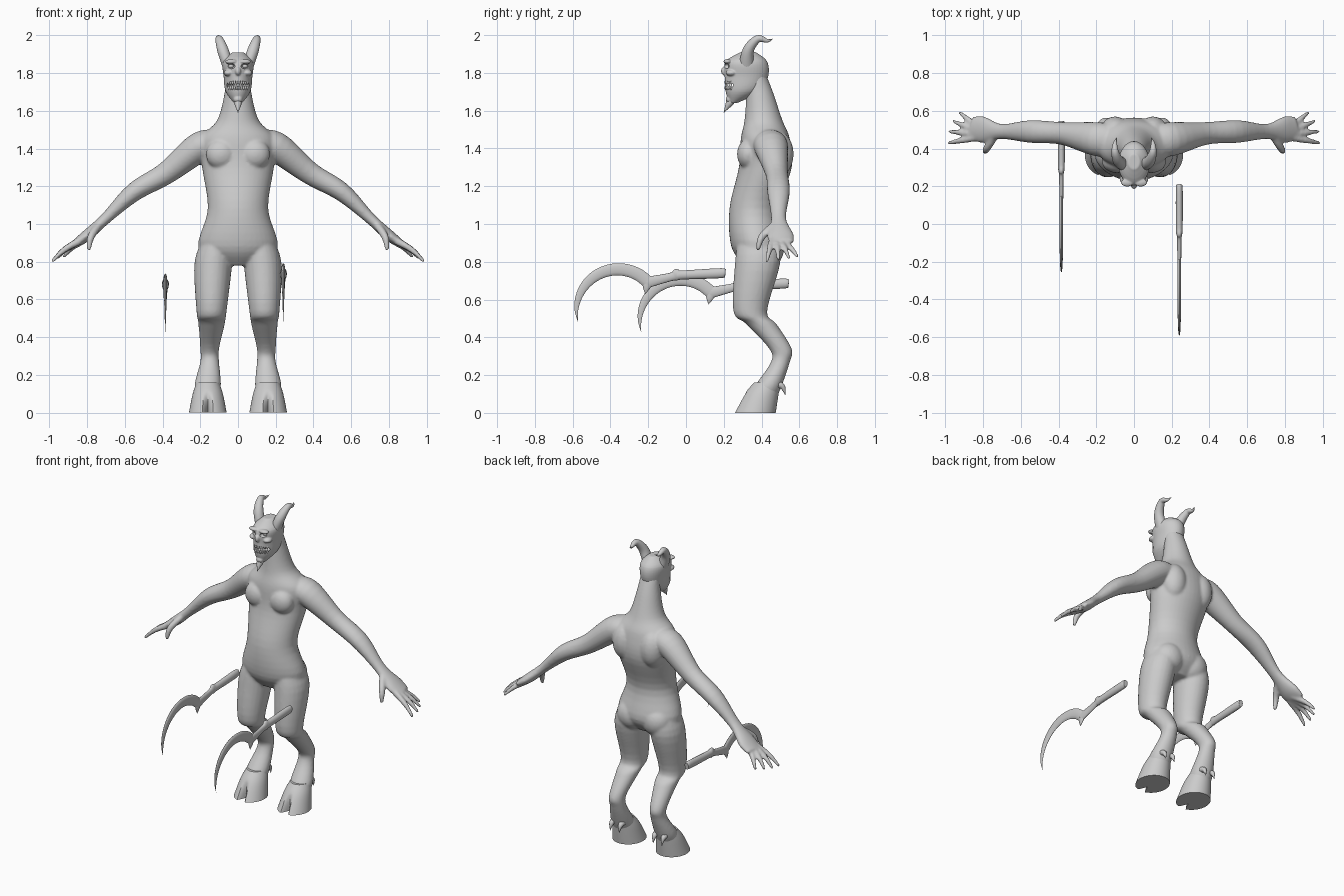
import bpy, bmesh, math
from mathutils import Vector, Matrix

if "Cube" in bpy.data.objects:
    bpy.data.objects.remove(bpy.data.objects["Cube"])

grey = bpy.data.materials.new("light grey")
grey.use_nodes = True
grey.diffuse_color = (.6, .6, .6, 1)
grey.node_tree.nodes["Principled BSDF"].inputs["Base Color"].default_value = grey.diffuse_color

SIDEWAYS, ACROSS, UP = Vector((1, 0, 0)), Vector((0, 1, 0)), Vector((0, 0, 1))
BOTH_SIDES = {"left": 1, "right": -1}


def blend(start, end, t):
    return [p + (q - p) * t for p, q in zip(start, end)]


def smooth_path(points, steps):
    """Pass a smooth curve through all points, radii included."""
    padded = [points[0], *points, points[-1]]
    path = []
    for before, start, end, after in zip(padded, padded[1:], padded[2:], padded[3:]):
        for step in range(steps):
            t = step / steps
            middle = blend(start, end, t)
            early = blend(blend(before, start, t + 1), middle, (t + 1) / 2)
            late = blend(middle, blend(end, after, t - 1), t / 2)
            path.append(blend(early, late, t))
    return path + [list(points[-1])]


def tube(bm, points, side=SIDEWAYS, level=False, mirror=1, sides=24, steps=5):
    """Loft ellipses along (x, y, z, side radius, other radius); level keeps rings horizontal."""
    path = smooth_path(points, steps)
    centres = [Vector(point[:3]) for point in path]
    last = len(path) - 1
    rings = []
    for i, (centre, point) in enumerate(zip(centres, path)):
        along = UP if level else (centres[min(i + 1, last)] - centres[max(i - 1, 0)]).normalized()
        wide = (side - along * side.dot(along)).normalized() * max(point[-2], .001)
        deep = along.cross(wide).normalized() * max(point[-1], .001)
        ring = []
        for k in range(sides):
            angle = math.tau * k / sides
            spot = centre + wide * math.cos(angle) + deep * math.sin(angle)
            ring.append(bm.verts.new((spot.x * mirror, spot.y, spot.z)))
        rings.append(ring)
    for lower, upper in zip(rings, rings[1:]):
        for k in range(sides):
            bm.faces.new((lower[k - 1], lower[k], upper[k], upper[k - 1]))
    bm.faces.new(rings[0])
    bm.faces.new(rings[-1])


def blob(bm, centre, size, turn=0):
    place = Matrix.Translation(centre) @ Matrix.Rotation(turn, 4, 'Z') @ Matrix.Diagonal((*size, 1))
    bmesh.ops.create_icosphere(bm, subdivisions=3, radius=1, matrix=place)


def blob_pair(bm, centre, size):
    x, y, z = centre
    for mirror in BOTH_SIDES.values():
        blob(bm, (x * mirror, y, z), size)


def finish(bm, name, voxel=None):
    """Turn the mesh into an object; a voxel size fuses its pieces into one soft skin."""
    bmesh.ops.recalc_face_normals(bm, faces=bm.faces)
    mesh = bpy.data.meshes.new(name)
    bm.to_mesh(mesh)
    bm.free()
    mesh.materials.append(grey)
    part = bpy.data.objects.new(name, mesh)
    bpy.context.collection.objects.link(part)
    if voxel:
        fuse = part.modifiers.new("fuse", 'REMESH')
        fuse.mode = 'VOXEL'
        fuse.voxel_size = voxel
        fuse.use_smooth_shade = True
        part.modifiers.new("relax", 'SMOOTH').iterations = 6
    else:
        bpy.ops.object.select_all(action='DESELECT')
        part.select_set(True)
        bpy.context.view_layer.objects.active = part
        bpy.ops.object.shade_smooth_by_angle(angle=math.radians(45))
    return part


# Body: torso, legs, arms and hands fused into one skin
bm = bmesh.new()
tube(bm, [(0, .38, .78, .1, .07), (0, .38, .88, .21, .14), (0, .36, 1.08, .16, .13),
          (0, .42, 1.3, .19, .14), (0, .42, 1.45, .2, .13), (0, .41, 1.55, .11, .1),
          (0, .39, 1.7, .07, .07), (0, .37, 1.8, .06, .05)], level=True, sides=40)
blob_pair(bm, (.09, .43, .87), (.1, .09, .1))     # buttocks
blob_pair(bm, (.1, .49, 1.37), (.08, .08, .12))   # shoulder blades
blob_pair(bm, (.09, .33, 1.37), (.08, .06, .08))  # chest
for mirror in BOTH_SIDES.values():
    # Leg
    tube(bm, [(.1, .38, .95, .07, .1), (.13, .38, .8, .1, .12), (.14, .34, .54, .08, .09),
              (.14, .4, .47, .07, .08), (.15, .5, .34, .05, .06), (.15, .5, .27, .05, .05),
              (.16, .44, .15, .07, .07), (.16, .41, .08, .06, .07)], level=True, mirror=mirror)
    # Arm and palm
    tube(bm, [(.1, .44, 1.43, .08, .06), (.2, .45, 1.41, .09, .08), (.38, .48, 1.27, .06, .06),
              (.55, .49, 1.17, .06, .05), (.7, .49, 1.03, .04, .03), (.8, .5, .94, .07, .03),
              (.86, .51, .9, .06, .02)], side=ACROSS, mirror=mirror)
    # Fingers fan out from the palm and droop towards their tips
    for finger in range(4):
        spread = .3 * finger - .2
        reach = .21 - .007 * finger
        points = []
        for share in (.3, .7, 1):
            drop = (.12 - .008 * finger) * share ** 2
            girth = .022 - .013 * share ** 2
            points.append((.78 + reach * share * math.cos(spread),
                           .47 + reach * share * math.sin(spread), .92 - drop, girth, girth))
        tube(bm, points, side=ACROSS, mirror=mirror, sides=12)
    # Thumb
    tube(bm, [(.74, .46, .99, .02, .02), (.78, .4, .93, .02, .02), (.79, .38, .86, .01, .01)],
         side=ACROSS, mirror=mirror, sides=12)
finish(bm, "body", .008)

# Head: skull with brow, cheekbones, nose and chin
bm = bmesh.new()
tube(bm, [(0, .25, 1.64, .02, .02), (0, .3, 1.7, .065, .09), (0, .32, 1.78, .076, .115),
          (0, .32, 1.86, .08, .11), (0, .33, 1.91, .03, .04)], level=True, sides=40)
blob(bm, (0, .205, 1.81), (.016, .02, .024))
blob(bm, (0, .23, 1.66), (.024, .02, .02))
blob_pair(bm, (.036, .22, 1.86), (.034, .022, .013))
blob_pair(bm, (.05, .24, 1.8), (.026, .03, .017))
head = finish(bm, "head", .004)

# Eye sockets and mouth are cut out of the head
bm = bmesh.new()
blob(bm, (0, .25, 1.736), (.06, .085, .026))
blob_pair(bm, (.037, .208, 1.836), (.021, .03, .014))
cutter = finish(bm, "face_cutter")
cutter.hide_render = True
cutter.hide_viewport = True
openings = head.modifiers.new("face openings", 'BOOLEAN')
openings.operation = 'DIFFERENCE'
openings.object = cutter

bm = bmesh.new()
blob_pair(bm, (.037, .24, 1.836), (.016, .016, .013))
finish(bm, "eyes")

# Teeth: two rows along the curve of the jaw
bm = bmesh.new()
for height in (1.75, 1.722):
    for tooth in range(10):
        angle = math.radians(10 * tooth - 45)
        blob(bm, (.068 * math.sin(angle), .31 - .1 * math.cos(angle), height),
             (.006, .006, .013), angle)
finish(bm, "teeth")

# Pointed beard
bm = bmesh.new()
tube(bm, [(0, .25, 1.67, .02, .02), (0, .23, 1.64, .02, .02), (0, .2, 1.59, 0, 0)])
finish(bm, "beard")

for word, mirror in BOTH_SIDES.items():
    # Horn sweeping up and back
    bm = bmesh.new()
    tube(bm, [(.05, .32, 1.83, .03, .04), (.08, .33, 1.92, .03, .03), (.1, .38, 1.98, .02, .02),
              (.1, .43, 1.97, .01, .01), (.09, .46, 1.98, 0, 0)], mirror=mirror)
    finish(bm, word + "_horn")

    # Cloven hoof: the front is pushed in along its middle
    bm = bmesh.new()
    tube(bm, [(.16, .365, 0, .1, .11), (.16, .4, .1, .08, .09), (.16, .43, .16, .06, .07)],
         level=True, mirror=mirror, sides=64)
    for vert in bm.verts:
        cleft = 1 - abs(abs(vert.co.x) - .16) / .025
        if vert.co.y < .36 and cleft > 0:
            vert.co.y += .065 * cleft * max(0, 1 - vert.co.z / .11)
    finish(bm, word + "_hoof")

    # Dewclaws behind the ankle
    bm = bmesh.new()
    for x in (.125, .19):
        tube(bm, [(x, .47, .155, .02, .02), (x, .51, .14, .015, .015), (x, .525, .095, 0, 0)],
             mirror=mirror, sides=12)
    finish(bm, word + "_dewclaws")


def sickle(word, x, y, z):
    """A sickle lying level and pointing forward; y and z mark the back end of its handle."""
    bm = bmesh.new()
    tube(bm, [(x, y, z, .008, .01), (x, y - .01, z, .018, .026), (x, y - .22, z - .01, .018, .024),
              (x, y - .25, z - .01, .016, .032), (x, y - .28, z - .02, .012, .022),
              (x, y - .41, z - .05, .01, .03)])
    finish(bm, word + "_sickle_handle")

    # Blade: a circular arc that thins to a point, with a spur where it starts
    bm = bmesh.new()
    points = []
    for step in range(11):
        share = step / 10
        angle = math.radians(45 + 150 * share)
        taper = 1 - share ** 3
        points.append((x, y - .56 + .22 * math.cos(angle), z - .2 + .22 * math.sin(angle),
                       .01 * taper, .033 * taper))
    tube(bm, points, sides=12)
    tube(bm, [(x, y - .4, z - .04, .01, .03), (x, y - .41, z - .08, .008, .018),
              (x, y - .415, z - .11, 0, 0)], sides=12)
    finish(bm, word + "_sickle_blade")


sickle("left", .24, .2, .74)
sickle("right", -.385, .535, .685)
